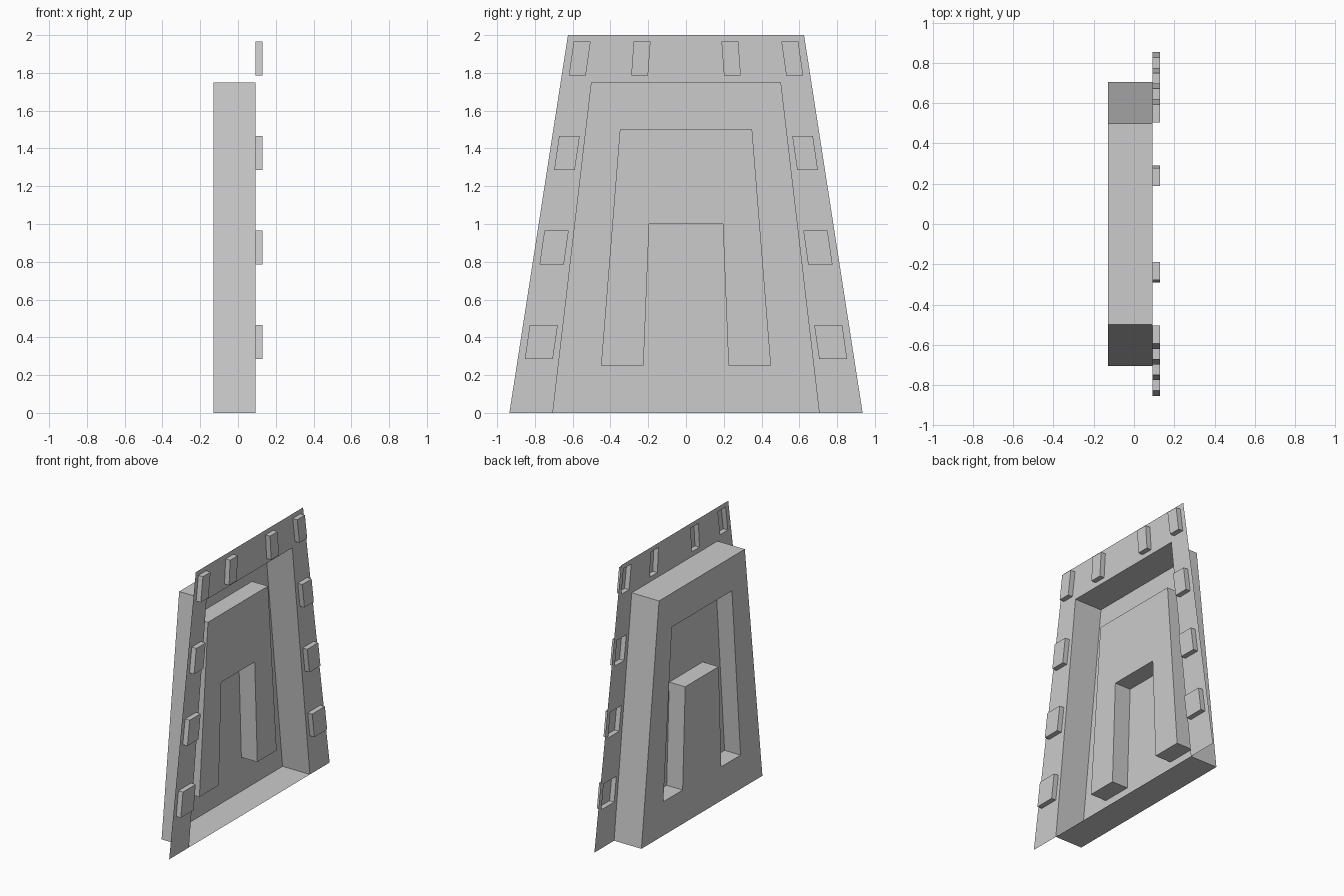
import bpy, bmesh
from mathutils import Vector

if "Cube" in bpy.data.objects:
    bpy.data.objects.remove(bpy.data.objects["Cube"])

BACK, CHANNEL, FRAME, STUD = -0.13, 0.0, 0.093, 0.13   # depth levels along x
bm = bmesh.new()


def mirror(loop):
    return [(-y, z) for y, z in loop]


def fill(loops, x):
    """Flat sheet at depth x: first loop is the outline, the others are holes."""
    edges = []
    for loop in loops:
        vs = [bm.verts.new((x, y, z)) for y, z in loop]
        edges += [bm.edges.new((a, b)) for a, b in zip(vs, vs[1:] + vs[:1])]
    bmesh.ops.triangle_fill(bm, edges=edges, use_beauty=True, normal=Vector((1, 0, 0)))


def walls(loop, x0, x1):
    """Side walls joining the same loop at two depths."""
    for (ya, za), (yb, zb) in zip(loop, loop[1:] + loop[:1]):
        bm.faces.new([bm.verts.new(p) for p in
                      ((x0, ya, za), (x0, yb, zb), (x1, yb, zb), (x1, ya, za))])


# Stud outlines: a column up each side plus one more on the top rail
studs = []
for i in range(4):
    z = 0.285 + 0.5 * i
    inner, outer = 0.705 - 0.058 * i, 0.853 - 0.0775 * i
    studs.append([(inner, z), (outer, z), (outer - 0.026, z + 0.18), (inner - 0.026, z + 0.18)])
studs.append([(0.201, 1.785), (0.29, 1.785), (0.277, 1.965), (0.188, 1.965)])
studs += [mirror(s) for s in studs]

# Front frame with openings for the studs
recess = [(-0.705, 0), (-0.5, 1.75), (0.5, 1.75), (0.705, 0)]
fill([recess + [(0.935, 0), (0.625, 2), (-0.625, 2), (-0.935, 0)]] + studs, FRAME)

# Studs pressed forward out of the frame
for s in studs:
    walls(s, FRAME, STUD)
    fill([s], STUD)

# Deep recess with an arch-shaped channel pressed forward from its back
half = [(0.195, 1.0), (0.225, 0.25), (0.45, 0.25), (0.35, 1.5)]
arch = half + mirror(half)[::-1]
walls(recess, BACK, FRAME)
fill([recess, arch], BACK)
walls(arch, BACK, CHANNEL)
fill([arch], CHANNEL)

# Weld into one sheet with the front facing +x
bmesh.ops.remove_doubles(bm, verts=bm.verts[:], dist=0.0005)
bmesh.ops.recalc_face_normals(bm, faces=bm.faces[:])
front = max(bm.faces, key=lambda f: f.calc_center_median().x)
if front.normal.x < 0:
    bmesh.ops.reverse_faces(bm, faces=bm.faces[:])

mesh = bpy.data.meshes.new("wall_panel")
bm.to_mesh(mesh)
bm.free()
bpy.context.collection.objects.link(bpy.data.objects.new("wall_panel", mesh))
